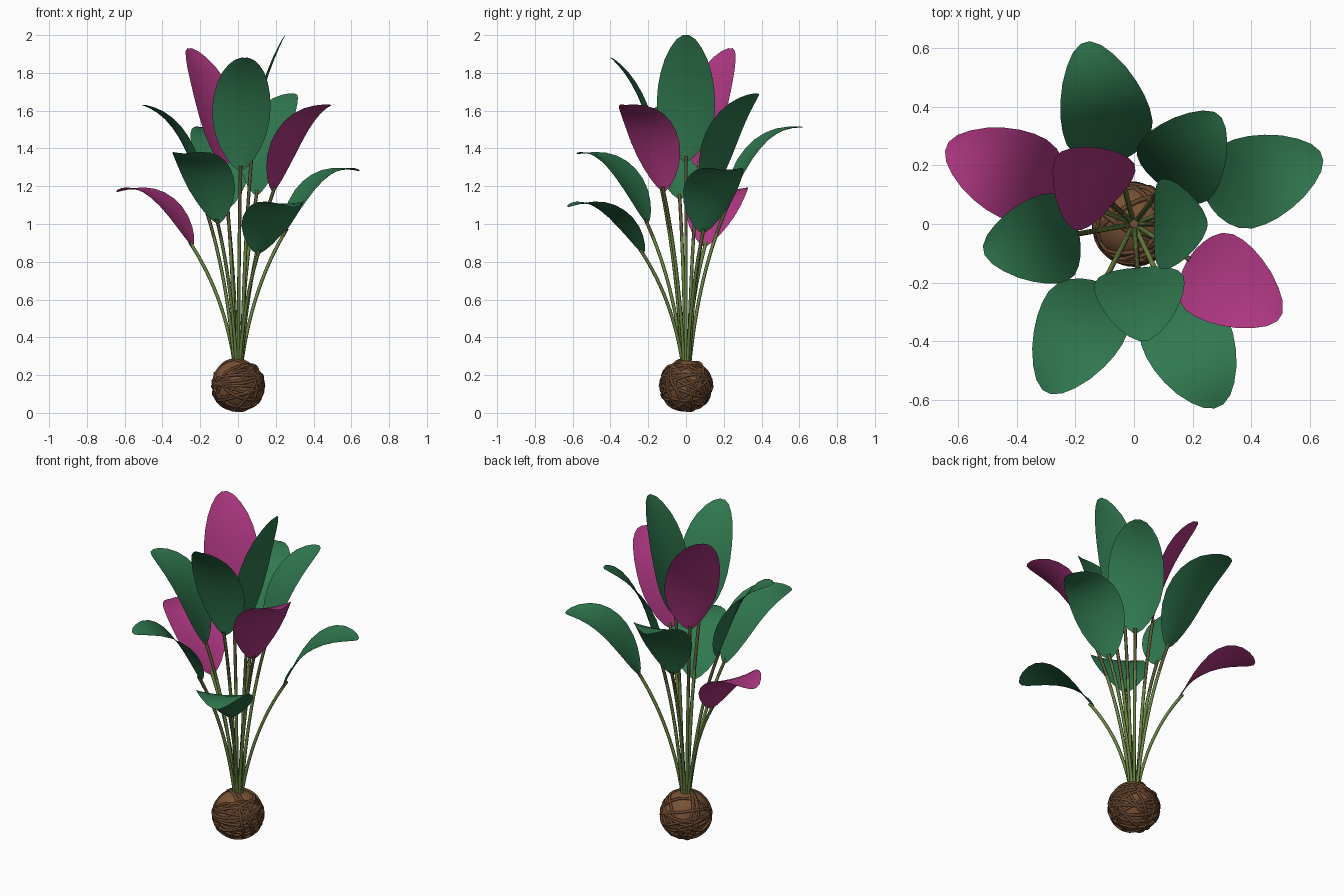
import bpy, bmesh, math, random
from mathutils import Vector, Matrix

random.seed(7)
if "Cube" in bpy.data.objects:
    bpy.data.objects.remove(bpy.data.objects["Cube"])


def material(name, rgb):
    m = bpy.data.materials.new(name)
    m.use_nodes = True
    m.diffuse_color = (*rgb, 1)
    bsdf = next(n for n in m.node_tree.nodes if n.type == 'BSDF_PRINCIPLED')
    bsdf.inputs["Base Color"].default_value = (*rgb, 1)
    return m


GREEN = material("leaf green", (0.03, 0.19, 0.08))
PINK = material("leaf magenta", (0.42, 0.038, 0.22))
STEM = material("stem green", (0.14, 0.23, 0.055))
OLIVE = material("stem olive", (0.10, 0.10, 0.035))
SOIL = material("root ball brown", (0.19, 0.085, 0.038))
ROPE = material("twine brown", (0.14, 0.062, 0.028))


def finish(bm, name, mats):
    mesh = bpy.data.meshes.new(name)
    for f in bm.faces:
        f.smooth = True
    bm.to_mesh(mesh)
    bm.free()
    for m in mats:
        mesh.materials.append(m)
    obj = bpy.data.objects.new(name, mesh)
    bpy.context.collection.objects.link(obj)
    return obj


def bezier(a, b, c, t):
    return a * (1 - t) ** 2 + b * 2 * t * (1 - t) + c * t * t


def sweep(bm, points, radius, sides, closed=False):
    """Round tube along a list of points."""
    n = len(points)
    rings = []
    for i, p in enumerate(points):
        if closed:
            d = points[(i + 1) % n] - points[i - 1]
        else:
            d = points[min(i + 1, n - 1)] - points[max(i - 1, 0)]
        # closed loops use the radial direction as a stable frame
        u = (p - CENTRE if closed else Vector((0, 1, 0)))
        u = (u - d * (u.dot(d) / d.length_squared)).normalized()
        v = d.normalized().cross(u)
        ring = []
        for k in range(sides):
            a = math.tau * k / sides
            ring.append(bm.verts.new(p + (u * math.cos(a) + v * math.sin(a)) * radius))
        rings.append(ring)
    for i in range(n if closed else n - 1):
        r, s = rings[i], rings[(i + 1) % n]
        for k in range(sides):
            j = (k + 1) % sides
            bm.faces.new((r[k], r[j], s[j], s[k]))


# Root ball
CENTRE = Vector((0, 0, 0.146))
bm = bmesh.new()
bmesh.ops.create_uvsphere(bm, u_segments=32, v_segments=20, radius=0.134,
                          matrix=Matrix.Translation(CENTRE))
finish(bm, "root_ball", [SOIL])

# Twine wound around the ball
bm = bmesh.new()
for i in range(17):
    axis = Vector([random.gauss(0, 1) for _ in range(3)])
    axis.z *= 1.4
    axis.normalize()
    turn = axis.to_track_quat('Z', 'Y')
    offset = random.uniform(-0.05, 0.05)
    wave = random.uniform(0, math.tau)
    loop = []
    for k in range(48):
        a = math.tau * k / 48
        d = turn @ Vector((math.cos(a), math.sin(a),
                           offset * 5 + 0.06 * math.sin(2 * a + wave)))
        loop.append(CENTRE + d.normalized() * (0.136 + 0.002 * math.sin(3 * a + wave)))
    sweep(bm, loop, 0.008, 6, closed=True)
finish(bm, "twine", [ROPE])

# Stem end and leaf tip of each leaf: radius, height, radius, height
LEAVES = [
    (0.07, 1.33, 0.25, 2.00), (0.10, 1.30, 0.35, 1.93), (0.15, 1.28, 0.40, 1.88),
    (0.16, 1.15, 0.47, 1.69), (0.19, 1.13, 0.52, 1.63), (0.22, 1.17, 0.59, 1.63),
    (0.22, 1.08, 0.64, 1.51), (0.23, 1.00, 0.645, 1.37), (0.26, 0.95, 0.68, 1.28),
    (0.26, 0.88, 0.69, 1.17), (0.25, 0.84, 0.685, 1.09)]
# Half width along the blade
OUTLINE = [(0, 0.006), (0.03, 0.04), (0.08, 0.075), (0.15, 0.108), (0.24, 0.136),
           (0.35, 0.152), (0.46, 0.154), (0.57, 0.148), (0.68, 0.134), (0.79, 0.112),
           (0.89, 0.081), (0.96, 0.05), (1, 0.016)]
ACROSS = 8


def radial(angle, r, z):
    return Vector((r * math.cos(angle), r * math.sin(angle), z))


for i, (rb, zb, rt, zt) in enumerate(LEAVES):
    angle = math.radians(137.5 * i)
    base, tip = radial(angle, rb, zb), radial(angle, rt, zt)

    # Stem curving outward, browner toward the top
    root = radial(angle, 0.02, 0.26)
    bend = radial(angle, 0.02 + 0.25 * (rb - 0.02), 0.26 + 0.6 * (zb - 0.26))
    bm = bmesh.new()
    top = base + (base - bend).normalized() * 0.03
    sweep(bm, [bezier(root, bend, top, k / 14) for k in range(15)], 0.009, 8)
    for f in bm.faces:
        f.material_index = int(f.calc_center_median().z > 0.95)
    finish(bm, f"stem_{i + 1}", [STEM, OLIVE])

    # Arched, slightly cupped blade
    ctrl = radial(angle, rb + (0.15 + 0.03 * i) * (rt - rb),
                  zb + (0.55 + 0.08 * i) * (zt - zb))
    side = Vector((-math.sin(angle), math.cos(angle), 0))
    bm = bmesh.new()
    rows = []
    for t, w in OUTLINE:
        p = bezier(base, ctrl, tip, t)
        d = (ctrl - base) * (1 - t) + (tip - ctrl) * t
        up = d.cross(side).normalized()
        row = []
        for k in range(ACROSS + 1):
            s = 2 * k / ACROSS - 1
            row.append(bm.verts.new(p + side * (s * w) + up * (0.015 * s * s * w / 0.154)))
        rows.append(row)
    for r, s in zip(rows, rows[1:]):
        for k in range(ACROSS):
            bm.faces.new((r[k], s[k], s[k + 1], r[k + 1]))
    bm.normal_update()
    if sum(f.normal.z for f in bm.faces) < 0:
        bmesh.ops.reverse_faces(bm, faces=bm.faces[:])
    finish(bm, f"leaf_{i + 1}", [PINK if i % 4 == 1 else GREEN])
